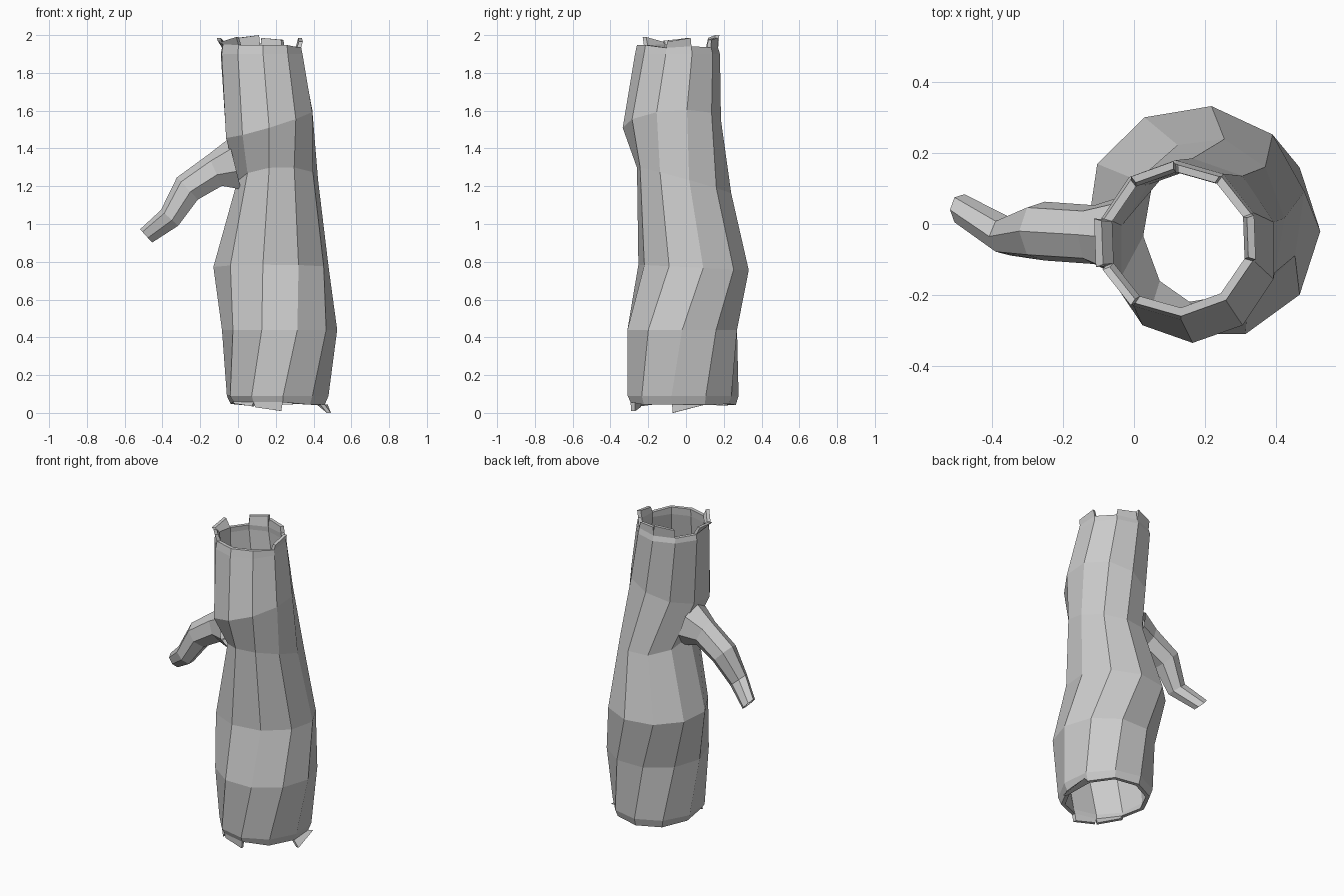
import bpy, bmesh, math, random
from mathutils import Vector

if "Cube" in bpy.data.objects:
    bpy.data.objects.remove(bpy.data.objects["Cube"])

random.seed(4)
N = 10
WALL = 0.03


def finish(bm, name):
    bmesh.ops.recalc_face_normals(bm, faces=bm.faces)
    me = bpy.data.meshes.new(name)
    bm.to_mesh(me)
    bm.free()
    ob = bpy.data.objects.new(name, me)
    bpy.context.collection.objects.link(ob)
    return ob


def bridge(bm, a, b, skip=()):
    n = len(a)
    for i in range(n):
        if i not in skip:
            j = (i + 1) % n
            bm.faces.new((a[i], a[j], b[j], b[i]))


# hollow trunk: centre x, y, z, radius x, y, twist in degrees, tilt of z along x, along y
RINGS = [
    (0.21, -0.015, 0.05, 0.255, 0.28, -12, 0.00, 0.00),
    (0.21, -0.015, 0.09, 0.275, 0.295, -12, 0.00, 0.00),
    (0.22, -0.020, 0.44, 0.305, 0.305, 0, 0.00, 0.00),
    (0.175, 0.040, 0.77, 0.310, 0.295, 10, 0.00, -0.05),
    (0.21, -0.010, 1.23, 0.215, 0.255, 6, 0.05, -0.28),
    (0.165, -0.075, 1.53, 0.240, 0.260, 18, 0.30, 0.08),
    (0.125, -0.045, 1.90, 0.225, 0.225, 20, 0.00, 0.00),
    (0.125, -0.045, 1.94, 0.218, 0.215, 20, 0.00, 0.00),
]
# splinters on the rims: side -> (height at both ends, outward flare)
TOP = {4: (1.985, 1.97, 0.03), 9: (1.965, 1.985, 0.01), 2: (2.0, 1.985, 0.01),
       1: (1.975, 1.985, 0.0), 5: (1.965, 1.99, 0.015)}
BOTTOM = {7: (0.03, 0.01, 0.0), 0: (0.0, 0.045, 0.035), 6: (0.05, 0.035, 0.01)}


def trunk_ring(bm, ring, inset):
    cx, cy, cz, rx, ry, twist, tx, ty = ring
    out = []
    for i in range(N):
        a = math.radians(twist + 360 / N * i)
        dx, dy = math.cos(a), math.sin(a)
        dx, dy = dx * (rx - inset), dy * (ry - inset)
        out.append(bm.verts.new((cx + dx, cy + dy, cz + tx * dx + ty * dy)))
    return out


def rim(bm, outer, inner, chips, ring):
    bridge(bm, outer, inner, chips)
    centre = Vector((ring[0], ring[1], 0))
    for k, (z0, z1, flare) in chips.items():
        j = (k + 1) % N
        base = [outer[k], outer[j], inner[j], inner[k]]
        mid = sum((v.co for v in base), Vector()) / 4
        tip = []
        for v, z in zip(base, (z0, z1, z1, z0)):
            p = mid.lerp(v.co, 0.9)
            d = p - centre
            d.z = 0
            p += d.normalized() * flare
            p.z = z
            tip.append(bm.verts.new(p))
        bridge(bm, base, tip)
        bm.faces.new(tip)


bm = bmesh.new()
outer = [trunk_ring(bm, r, 0) for r in RINGS]
inner = [trunk_ring(bm, r, WALL if 0 < i < 7 else WALL * 0.8) for i, r in enumerate(RINGS)]
# slightly uneven broken edges
for a, b in ((outer[0], inner[0]), (outer[-1], inner[-1])):
    for v, w in zip(a, b):
        dz = random.uniform(-0.012, 0.012)
        v.co.z += dz
        w.co.z += dz
for rings in (outer, inner):
    for a, b in zip(rings, rings[1:]):
        bridge(bm, a, b)
rim(bm, outer[0], inner[0], BOTTOM, RINGS[0])
rim(bm, outer[-1], inner[-1], TOP, RINGS[-1])
finish(bm, "hollow_trunk")

# side branch: centre, axis direction in x and z, half height, half width
BRANCH = [
    ((-0.015, -0.04, 1.31), (-1, -0.25), 0.145, 0.13),
    ((-0.12, -0.03, 1.28), (-1, -0.45), 0.095, 0.085),
    ((-0.265, -0.02, 1.185), (-1, -0.95), 0.085, 0.085),
    ((-0.36, -0.035, 1.03), (-1, -1.1), 0.065, 0.055),
    ((-0.485, 0.04, 0.935), (-1, -0.9), 0.05, 0.045),
    ((-0.485, 0.04, 0.935), (-1, -0.9), 0.035, 0.03),
    ((-0.445, 0.015, 0.965), (-1, -0.9), 0.03, 0.027),
]
bm = bmesh.new()
prev = None
for c, (ax, az), h, w in BRANCH:
    up = Vector((az, 0, -ax)).normalized()
    side = Vector((0, 1, 0))
    ring = []
    for i in range(7):
        a = 2 * math.pi * i / 7
        ring.append(bm.verts.new(Vector(c) + up * h * math.cos(a) + side * w * math.sin(a)))
    if prev:
        bridge(bm, prev, ring)
    prev = ring
bm.faces.new(prev)
finish(bm, "side_branch")
